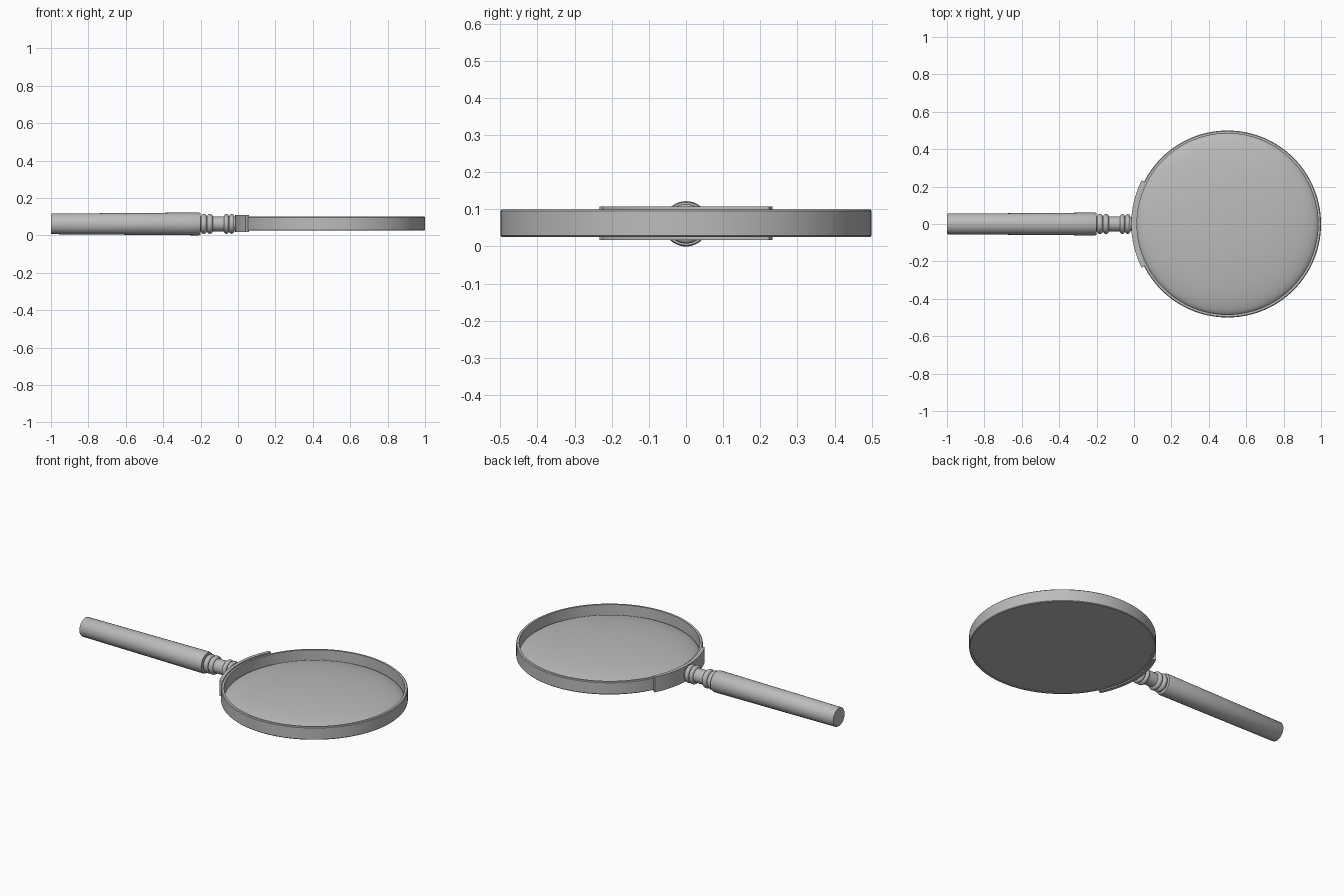
import bpy, bmesh, math
from mathutils import Matrix, Vector

old = bpy.data.objects.get("Cube")
if old:
    bpy.data.objects.remove(old, do_unlink=True)

# One plain grey for every part
grey = bpy.data.materials.new("plain grey")
grey.use_nodes = True
grey.diffuse_color = (0.5, 0.5, 0.5, 1)
grey.node_tree.nodes["Principled BSDF"].inputs["Base Color"].default_value = (0.5, 0.5, 0.5, 1)

LENS_CENTRE = Vector((0.5, 0, 0))
HANDLE_HEIGHT = 0.061


def lathe(name, profile, matrix, steps=96, start=0.0, sweep=math.tau, closed=False):
    """Turn (radius, height) points about z, fully or as an arc, then place."""
    bm = bmesh.new()
    verts = [bm.verts.new((r, 0, z)) for r, z in profile]
    pairs = list(zip(verts, verts[1:] + verts[:1])) if closed else list(zip(verts, verts[1:]))
    edges = [bm.edges.new(p) for p in pairs]
    full = sweep >= math.tau
    if not full:
        bm.faces.new(verts)
    bmesh.ops.rotate(bm, verts=bm.verts, cent=(0, 0, 0), matrix=Matrix.Rotation(start, 3, "Z"))
    out = bmesh.ops.spin(bm, geom=verts + edges, cent=(0, 0, 0), axis=(0, 0, 1),
                         angle=sweep, steps=steps)
    if not full:
        bm.faces.new([g for g in out["geom_last"] if isinstance(g, bmesh.types.BMVert)])
    bmesh.ops.remove_doubles(bm, verts=bm.verts, dist=0.0001)
    bmesh.ops.recalc_face_normals(bm, faces=bm.faces)
    bm.transform(matrix)
    mesh = bpy.data.meshes.new(name)
    bm.to_mesh(mesh)
    bm.free()
    mesh.materials.append(grey)
    obj = bpy.data.objects.new(name, mesh)
    bpy.context.collection.objects.link(obj)
    bpy.ops.object.select_all(action="DESELECT")
    bpy.context.view_layer.objects.active = obj
    obj.select_set(True)
    bpy.ops.object.shade_smooth_by_angle(angle=math.radians(35))
    return obj


def bead(centre, half, low, high, points=8):
    """Rounded ring on the neck, as profile points."""
    return [(low + (high - low) * math.sin(math.pi * i / points),
             centre - half * math.cos(math.pi * i / points)) for i in range(points + 1)]


at_lens = Matrix.Translation(LENS_CENTRE)
along_x = Matrix.Translation((0, 0, HANDLE_HEIGHT)) @ Matrix.Rotation(math.pi / 2, 4, "Y")

# Rim with softened edges
c = 0.004
lathe("lens_rim", [(0.484, 0.025), (0.5 - c, 0.025), (0.5, 0.025 + c), (0.5, 0.1 - c),
                   (0.5 - c, 0.1), (0.484, 0.1)], at_lens, steps=128, closed=True)

# Lens: shallow dome with a flat underside
dome = [(0.486 * math.cos(a), 0.028 + 0.07 * math.sin(a))
        for a in (math.pi / 2 * i / 20 for i in range(21))]
lathe("lens", [(0, 0.028)] + dome, at_lens, steps=128)

# Curved bracket that clasps the rim on the handle side
half_angle = math.asin(0.233 / 0.515)
lathe("rim_bracket", [(0.495, 0.018), (0.515, 0.018), (0.515, 0.108), (0.495, 0.108)],
      at_lens, steps=24, start=math.pi - half_angle, sweep=2 * half_angle, closed=True)

# Handle grip, slightly wider towards the neck
lathe("handle_grip", [(0, -1), (0.053, -1), (0.055, -0.997), (0.061, -0.21), (0.058, -0.2),
                      (0, -0.2)], along_x, steps=48)

# Turned neck with two pairs of beads
neck = [(0, -0.205), (0.042, -0.205)]
for centre in (-0.182, -0.15, -0.062, -0.034):
    neck += bead(centre, 0.015 if centre < -0.1 else 0.013, 0.04, 0.053)
neck += [(0.038, -0.018), (0.038, -0.004), (0, -0.004)]
lathe("neck", neck, along_x, steps=48)
